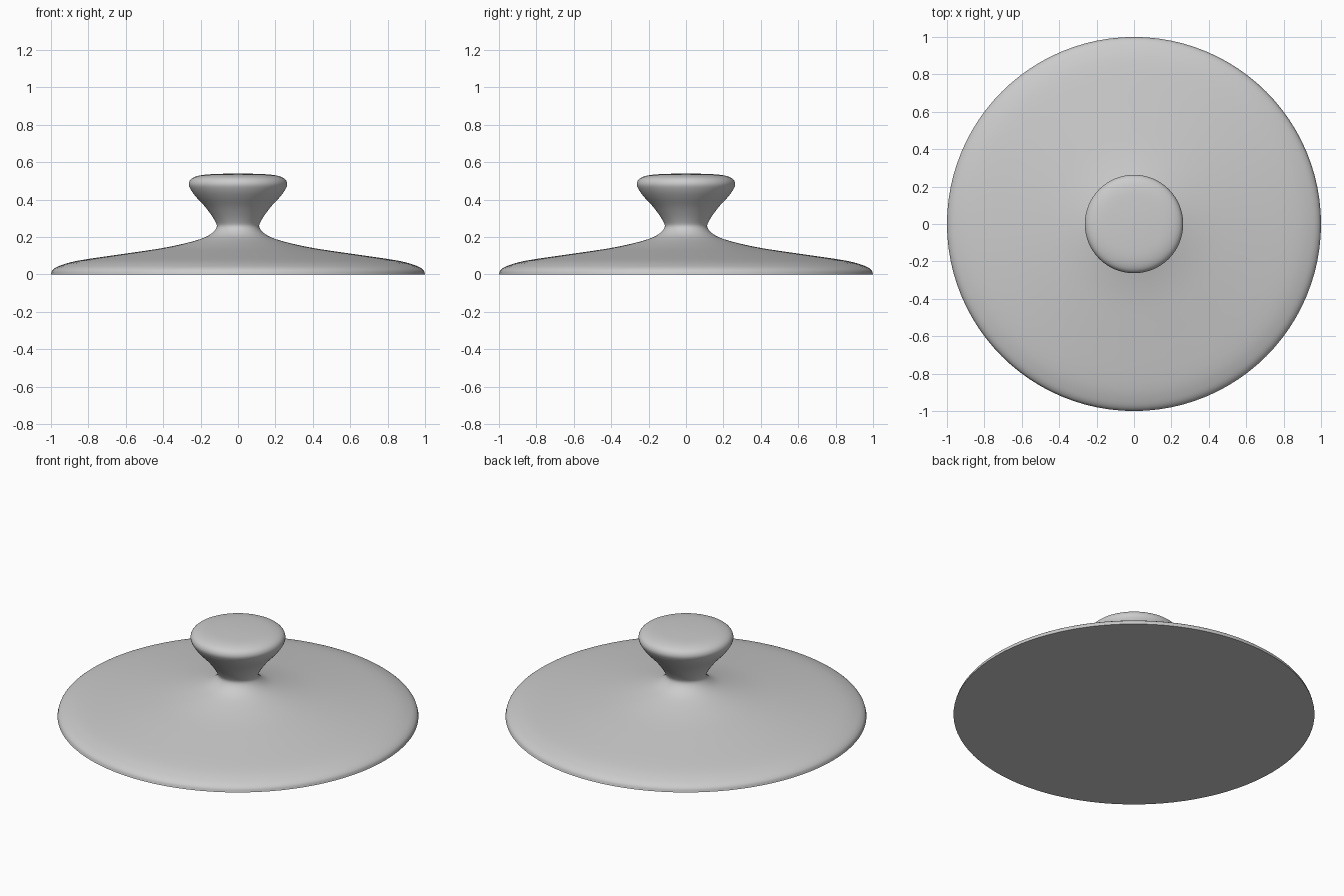
import bpy
import bmesh
import math
from mathutils import Vector

cube = bpy.data.objects.get("Cube")
if cube:
    bpy.data.objects.remove(cube, do_unlink=True)

SIDES = 96
STEPS = 4


def make_material(name, colour):
    mat = bpy.data.materials.new(name)
    mat.use_nodes = True
    mat.diffuse_color = colour
    mat.node_tree.nodes["Principled BSDF"].inputs["Base Color"].default_value = colour
    return mat


def smooth_path(points):
    """Catmull-Rom curve through (radius, height) points."""
    pts = [Vector(p) for p in points]
    pts = [pts[0] * 2 - pts[1]] + pts + [pts[-1] * 2 - pts[-2]]
    path = []
    for a, b, c, d in zip(pts, pts[1:], pts[2:], pts[3:]):
        for i in range(STEPS):
            t = i / STEPS
            path.append(0.5 * (2 * b + (c - a) * t + (2 * a - 5 * b + 4 * c - d) * t ** 2
                               + (3 * b - a - 3 * c + d) * t ** 3))
    return path + [pts[-2]]


def lathe(name, path, mat):
    """Revolve a path about z, closing it with a flat base and a top fan."""
    bm = bmesh.new()
    rings = []
    for r, z in path:
        rings.append([bm.verts.new((r * math.cos(math.tau * k / SIDES),
                                    r * math.sin(math.tau * k / SIDES), z))
                      for k in range(SIDES)])
    for low, high in zip(rings, rings[1:]):
        for k in range(SIDES):
            n = (k + 1) % SIDES
            bm.faces.new((low[k], low[n], high[n], high[k]))
    bm.faces.new(rings[0][::-1])
    bm.faces.new(rings[-1])
    mesh = bpy.data.meshes.new(name)
    bm.to_mesh(mesh)
    bm.free()
    mesh.materials.append(mat)
    obj = bpy.data.objects.new(name, mesh)
    bpy.context.collection.objects.link(obj)
    bpy.context.view_layer.objects.active = obj
    obj.select_set(True)
    bpy.ops.object.shade_smooth_by_angle(angle=math.radians(40))
    obj.select_set(False)
    return obj


grey = make_material("light grey", (0.6, 0.6, 0.6, 1))

# Shallow domed lid flowing into a waisted neck and mushroom knob
profile = [(1, 0), (0.99, 0.025), (0.95, 0.048), (0.85, 0.075), (0.6, 0.112),
           (0.4, 0.142), (0.25, 0.175), (0.16, 0.207), (0.115, 0.25),
           (0.125, 0.29), (0.17, 0.355), (0.22, 0.41), (0.25, 0.45),
           (0.263, 0.485), (0.245, 0.515), (0.19, 0.532), (0.1, 0.538),
           (0.01, 0.54)]
lathe("lid_with_knob", smooth_path(profile), grey)
